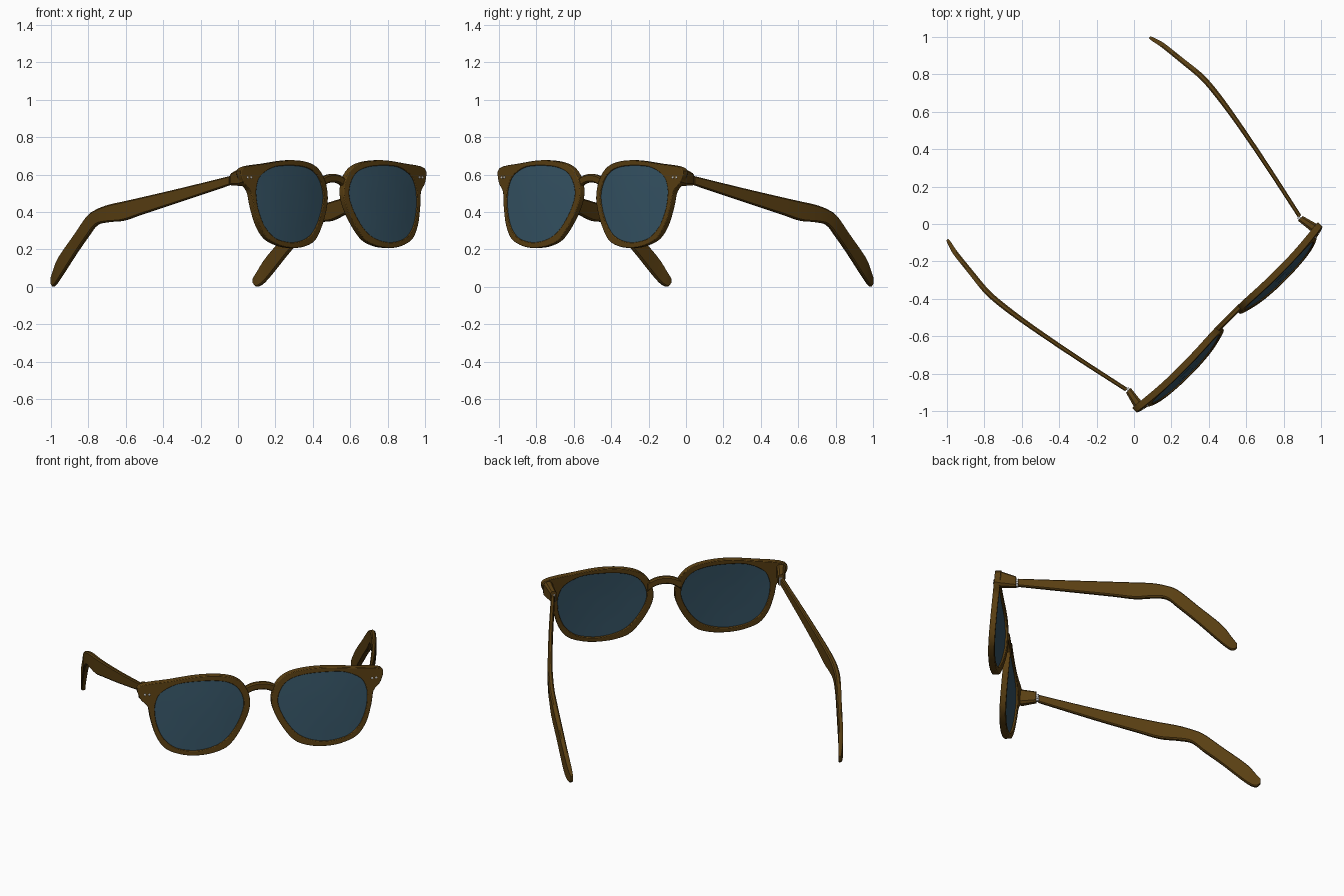
import bpy, bmesh, math
from mathutils import Vector

if "Cube" in bpy.data.objects:
    bpy.data.objects.remove(bpy.data.objects["Cube"], do_unlink=True)


def material(name, rgb):
    m = bpy.data.materials.new(name)
    m.use_nodes = True
    m.diffuse_color = (*rgb, 1)
    m.node_tree.nodes["Principled BSDF"].inputs["Base Color"].default_value = (*rgb, 1)
    return m


BROWN = material("brown_acetate", (0.1, 0.049, 0.006))
BLUE = material("blue_lens", (0.036, 0.088, 0.13))
SILVER = material("silver_metal", (0.55, 0.55, 0.55))


def smooth_path(points, closed=False, steps=4):
    """Catmull-Rom interpolation of tuples of any length."""
    pts = [Vector(p) for p in points]
    n = len(pts)
    pick = (lambda i: pts[i % n]) if closed else (lambda i: pts[max(0, min(n - 1, i))])
    out = []
    for i in range(n if closed else n - 1):
        a, b, c, d = (pick(i + k) for k in (-1, 0, 1, 2))
        for s in range(steps):
            t = s / steps
            out.append(b + (c - a) * (t / 2) + (a * 2 - b * 5 + c * 4 - d) * (t * t / 2)
                       + (b * 3 - a - c * 3 + d) * (t ** 3 / 2))
    return out if closed else out + [pts[-1]]


def finish(name, bm, mat, mirror=True, bevel=0):
    """Turn a bmesh into an object, mirrored sideways and turned 45 degrees."""
    bmesh.ops.recalc_face_normals(bm, faces=bm.faces)
    mesh = bpy.data.meshes.new(name)
    bm.to_mesh(mesh)
    bm.free()
    mesh.materials.append(mat)
    ob = bpy.data.objects.new(name, mesh)
    bpy.context.collection.objects.link(ob)
    ob.rotation_euler.z = math.pi / 4
    bpy.ops.object.select_all(action="DESELECT")
    ob.select_set(True)
    bpy.context.view_layer.objects.active = ob
    bpy.ops.object.shade_smooth_by_angle(angle=math.radians(35))
    if bevel:
        b = ob.modifiers.new("soft_edges", "BEVEL")
        b.width, b.segments, b.angle_limit = bevel, 2, math.radians(40)
    if mirror:
        ob.modifiers.new("mirror", "MIRROR")
    return ob


def bridge_loops(bm, a, b):
    for i in range(len(a)):
        j = (i + 1) % len(a)
        bm.faces.new((a[i], a[j], b[j], b[i]))


def loft(name, stations, sideways=False, mirror=True):
    """Chamfered bar through stations of (along, across, top, bottom, half width)."""
    bm = bmesh.new()
    rings = []
    for along, across, top, bottom, half in stations:
        c = min(half * 0.5, (top - bottom) * 0.3)
        ring = []
        for w, z in ((half, bottom + c), (half, top - c), (half - c, top), (c - half, top),
                     (-half, top - c), (-half, bottom + c), (c - half, bottom), (half - c, bottom)):
            xy = (along, across + w) if sideways else (across + w, along)
            ring.append(bm.verts.new((*xy, z)))
        rings.append(ring)
    for a, b in zip(rings, rings[1:]):
        bridge_loops(bm, a, b)
    bm.faces.new(rings[0])
    bm.faces.new(rings[-1])
    return finish(name, bm, mat=BROWN, mirror=mirror)


def front_depth(x, z):
    """Bowed and tilted front surface of the eyewear."""
    return -0.725 - 0.02 * (1 - ((x - 0.36) / 0.3) ** 2) - 0.09 * (0.67 - z)


# Rim: matching outer and inner outline points (x, z, x, z)
outline = [
    (.355, .677, .37, .648), (.52, .66, .48, .638), (.69, .634, .57, .592),
    (.687, .56, .602, .53), (.645, .51, .606, .47), (.63, .43, .595, .40),
    (.60, .33, .56, .32), (.545, .255, .50, .265), (.45, .217, .43, .243),
    (.355, .208, .355, .238), (.26, .22, .27, .255), (.18, .258, .20, .295),
    (.105, .36, .135, .38), (.062, .47, .098, .48), (.075, .565, .115, .56),
    (.13, .635, .165, .615), (.22, .668, .25, .642)]
path = smooth_path(outline, closed=True)
outer = [(p[0], p[1]) for p in path]
inner = [(p[2], p[3]) for p in path]

bm = bmesh.new()
loops = []
for pts, back in ((outer, 0), (inner, 0), (inner, 0.036), (outer, 0.036)):
    loops.append([bm.verts.new((x, front_depth(x, z) + back, z)) for x, z in pts])
for k in range(4):
    bridge_loops(bm, loops[k], loops[(k + 1) % 4])
finish("rims", bm, BROWN, bevel=0.006)

# Lenses: thin bowed shells filling the rims
bm = bmesh.new()
cx, cz = 0.36, 0.445
for back in (0.007, 0.025):
    rings = []
    for s in (1.01, 0.7, 0.35):
        ring = []
        for x, z in inner:
            px, pz = cx + (x - cx) * s, cz + (z - cz) * s
            y = front_depth(px, pz) + back - 0.006 * (1 - s)
            ring.append(bm.verts.new((px, y, pz)))
        rings.append(ring)
    for a, b in zip(rings, rings[1:]):
        bridge_loops(bm, a, b)
    bm.faces.new(rings[-1])
    if back < 0.02:
        rim_front = rings[0]
bridge_loops(bm, rim_front, rings[0])
finish("lenses", bm, BLUE)

# Nose bridge: arched bar between the rims
half_bridge = [(.03, .601, .556), (.06, .593, .545), (.095, .575, .52)]
arch = [(-x, t, b) for x, t, b in reversed(half_bridge)] + [(0, .603, .558)] + half_bridge
loft("nose_bridge", smooth_path([(x, -.713, t, b, .015) for x, t, b in arch]),
     sideways=True, mirror=False)

# End pieces: blocks wrapping back from the rim corners
loft("end_pieces", [(-.725, .664, .633, .548, .026), (-.69, .666, .633, .54, .025),
                    (-.608, .65, .608, .542, .018)])

# Temples: bars that widen, bow outward and hook down behind the ear
loft("temples", smooth_path([
    (-.598, .655, .592, .545, .011), (-.29, .721, .527, .456, .012),
    (-.053, .767, .48, .39, .013), (.075, .789, .456, .354, .014),
    (.174, .803, .438, .346, .015), (.255, .811, .413, .33, .015),
    (.324, .811, .378, .268, .015), (.429, .800, .283, .172, .014),
    (.564, .785, .16, .04, .013), (.62, .772, .085, .002, .011),
    (.648, .765, .048, .018, .006)]))

# Hinges: metal knuckles between end pieces and temples
bm = bmesh.new()
for z in (.555, .57, .585):
    made = bmesh.ops.create_cone(bm, cap_ends=True, segments=12, radius1=.009,
                                 radius2=.009, depth=.013)
    bmesh.ops.translate(bm, verts=made["verts"], vec=(.647, -.602, z))
finish("hinges", bm, SILVER)

# Rivets: pairs of small metal dots on the front corners
bm = bmesh.new()
for x in (.636, .66):
    made = bmesh.ops.create_uvsphere(bm, u_segments=10, v_segments=6, radius=.007)
    bmesh.ops.scale(bm, verts=made["verts"], vec=(1, .5, 1))
    bmesh.ops.translate(bm, verts=made["verts"], vec=(x, front_depth(x, .585) - .001, .585))
finish("rivets", bm, SILVER)
